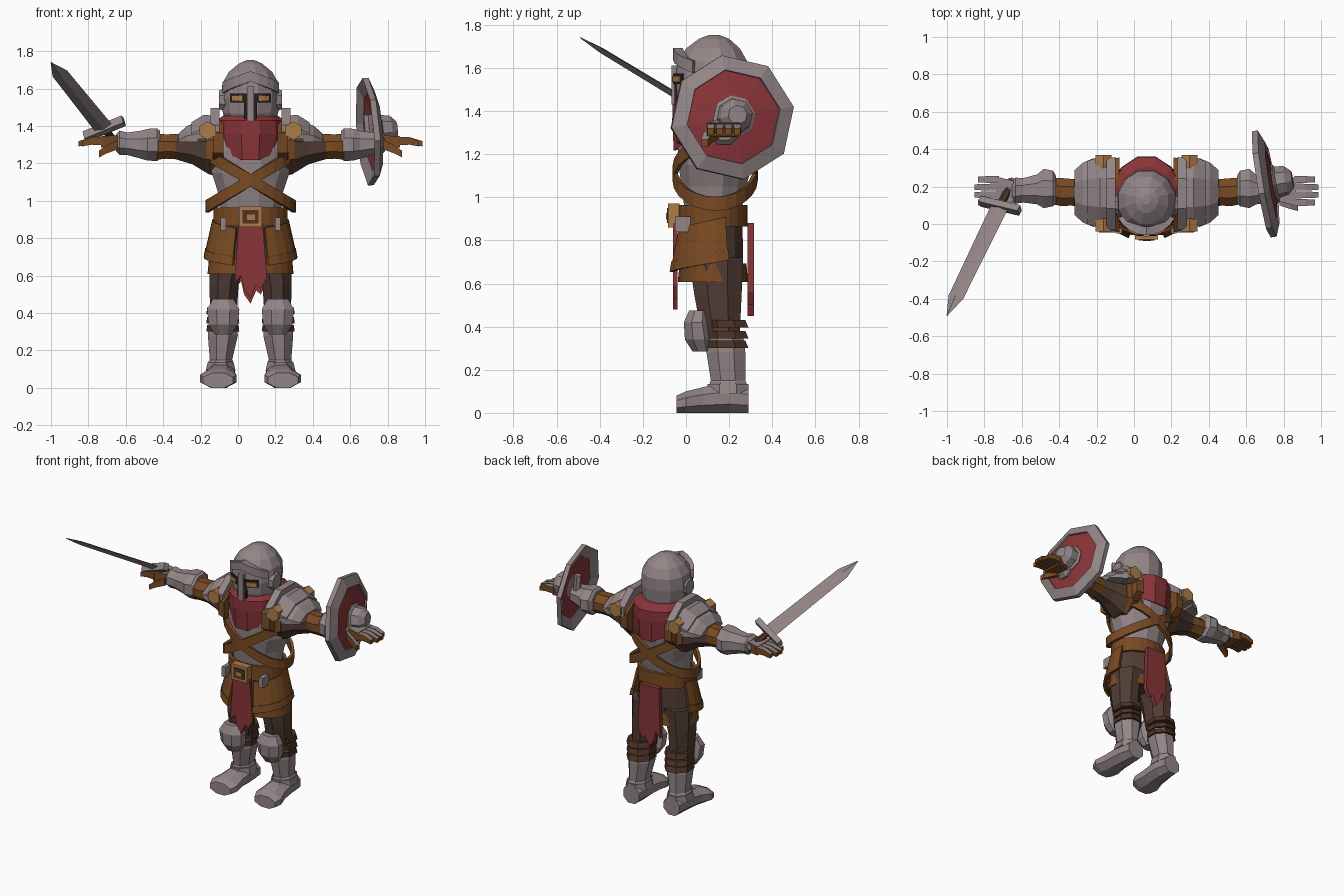
import bpy, bmesh, math
from mathutils import Matrix, Vector

if "Cube" in bpy.data.objects:
    bpy.data.objects.remove(bpy.data.objects["Cube"], do_unlink=True)

CX = 0.067  # body centre line


def material(name, r, g, b):
    m = bpy.data.materials.new(name)
    m.use_nodes = True
    m.diffuse_color = (r, g, b, 1)
    bsdf = m.node_tree.nodes["Principled BSDF"]
    bsdf.inputs["Base Color"].default_value = (r, g, b, 1)
    bsdf.inputs["Roughness"].default_value = 0.8
    return m


STEEL = material("steel grey", .29, .235, .24)
RED = material("cloth red", .25, .035, .04)
LEATHER = material("leather brown", .19, .068, .016)
DARK = material("dark brown cloth", .08, .046, .034)
STRAP = material("dark strap brown", .075, .034, .02)
GOLD = material("brass", .42, .2, .07)
BLACK = material("visor shadow", .02, .014, .012)


def finish(name, bm, mats, mirror=False, rule=None, matrix=None):
    bmesh.ops.remove_doubles(bm, verts=bm.verts, dist=1e-4)
    bmesh.ops.recalc_face_normals(bm, faces=bm.faces)
    bm.normal_update()
    if rule:
        for f in bm.faces:
            f.material_index = rule(f)
    me = bpy.data.meshes.new(name)
    bm.to_mesh(me)
    bm.free()
    ob = bpy.data.objects.new(name, me)
    bpy.context.scene.collection.objects.link(ob)
    for m in mats if isinstance(mats, list) else [mats]:
        me.materials.append(m)
    ob.matrix_world = matrix or Matrix.Translation((CX, 0, 0))
    if mirror:
        ob.modifiers.new("Mirror", "MIRROR")
    return ob


def skin(bm, rings, wrap):
    """Bridge successive vertex rings, closing into a ring or capping the ends."""
    n = len(rings[0])
    for i in range(len(rings) - (0 if wrap else 1)):
        a, b = rings[i], rings[(i + 1) % len(rings)]
        for j in range(n):
            bm.faces.new((a[j], a[(j + 1) % n], b[(j + 1) % n], b[j]))
    if not wrap:
        bm.faces.new(rings[0][::-1])
        bm.faces.new(rings[-1])


def loft(name, secs, mat, n=8, axis="z", twist=.5, floor=None, wrap=False, **kw):
    """Sections are (position on axis, centre a, centre b, radius a, radius b)."""
    bm = bmesh.new()
    k = 1 / math.cos(math.pi / n) if twist == .5 else 1
    rings = []
    for p, ca, cb, ra, rb in secs:
        ring = []
        for j in range(n):
            t = math.tau * (j + twist) / n
            a, b = ca + ra * k * math.cos(t), cb + rb * k * math.sin(t)
            co = {"z": (a, b, p), "x": (p, a, b), "y": (a, p, b)}[axis]
            if floor is not None:
                co = (co[0], co[1], max(co[2], floor))
            ring.append(bm.verts.new(co))
        rings.append(ring)
    skin(bm, rings, wrap)
    return finish(name, bm, mat, **kw)


def box(name, x, y, z, mat, **kw):
    c = [sum(x) / 2, sum(y) / 2, (x[1] - x[0]) / 2, (y[1] - y[0]) / 2]
    return loft(name, [(z[0], *c), (z[1], *c)], mat, n=4, **kw)


def arc(rx, ry, cy, zf, a0=0, a1=345, n=24):
    """Points on an ellipse; angle -90 is the front."""
    out = []
    for i in range(n):
        a = a0 + (a1 - a0) * i / (n - 1)
        t = math.radians(a)
        out.append((rx * math.cos(t), cy + ry * math.sin(t), zf(a) if callable(zf) else zf))
    return out


def ribbon(name, pts, h, t, mat, cy=.13, closed=False, flare=0, **kw):
    """Thick band following points, thickened away from the vertical axis."""
    bm = bmesh.new()
    rings = []
    for p in map(Vector, pts):
        o = Vector((p.x, p.y - cy, 0)).normalized()
        up = Vector((0, 0, h / 2))
        low = p - up + o * flare
        rings.append([bm.verts.new(v) for v in (low, low + o * t, p + up + o * t, p + up)])
    skin(bm, rings, closed)
    return finish(name, bm, mat, **kw)


def panel(name, outline, y0, y1, mat, **kw):
    """Flat outline in x and z, extruded along y."""
    bm = bmesh.new()
    rings = [[bm.verts.new((x, y, z)) for x, z in outline] for y in (y0, y1)]
    skin(bm, rings, False)
    return finish(name, bm, mat, **kw)


# Torso, pelvis and crossed straps
loft("breastplate", [(.93, 0, .125, .16, .13), (1.05, 0, .13, .175, .15), (1.15, 0, .135, .208, .17),
     (1.28, 0, .145, .21, .185), (1.38, 0, .15, .18, .17), (1.45, 0, .15, .1, .12)], STEEL, n=12)
loft("trouser_seat", [(.64, 0, .13, .19, .13), (.95, 0, .125, .165, .135)], DARK, n=12)
for side in (-1, 1):
    ribbon("chest_strap", arc(.222, .178, .135, lambda a: 1.11 + side * .14 * math.cos(math.radians(a))),
           .065, .02, LEATHER, closed=True)
loft("shoulder_strap", [(.145, .155, 1.31, .2, .13), (.2, .16, 1.31, .19, .13)], LEATHER, axis="x", mirror=True)

# Neck scarf hanging to a point at front and back
scarf = loft("scarf", [(1.27, 0, .148, .165, .205), (1.36, 0, .148, .185, .212), (1.43, 0, .148, .18, .21),
             (1.46, 0, .14, .14, .165)], RED, n=12)
for v in scarf.data.vertices:
    if v.co.z < 1.3:
        v.co.z += .07 - .12 * abs(v.co.y - .148) / .2

# Helmet with visor
loft("helmet", [(1.42, 0, .125, .125, .15), (1.47, 0, .12, .148, .16), (1.55, 0, .12, .158, .167),
     (1.63, 0, .122, .15, .162), (1.69, 0, .125, .115, .125), (1.735, 0, .13, .06, .07),
     (1.752, 0, .13, .02, .025)], STEEL, n=12)
ribbon("eye_slot", arc(.162, .172, .12, 1.55, -130, -50, 7), .05, .008, BLACK, cy=.12)
ribbon("eyes", arc(.164, .174, .12, 1.548, -76, -55, 3), .028, .013, GOLD, cy=.12, mirror=True)
box("mouth_opening", (-.035, .035), (-.053, .02), (1.41, 1.53), BLACK)
box("nose_guard", (-.019, .019), (-.068, 0), (1.43, 1.61), STEEL)
ribbon("brow_plate", arc(.13, .135, .12, lambda a: 1.605 + .06 * (1 - abs(a + 90) / 60), -150, -30, 9),
       .055, .045, STEEL, cy=.12)
loft("ear_disc", [(.13, .1, 1.54, .06, .065), (.168, .1, 1.54, .045, .05)], STEEL, axis="x", mirror=True)

# Belt, buckle and pouches
ribbon("belt", arc(.175, .142, .122, .915), .1, .022, LEATHER, closed=True)
box("buckle", (-.062, .062), (-.083, -.03), (.86, .97), GOLD)
box("buckle_inset", (-.042, .042), (-.088, -.08), (.88, .95), STRAP)
box("buckle_pin", (-.02, .025), (-.092, -.085), (.898, .928), GOLD)
box("belt_tab", (.13, .16), (-.05, .02), (.84, .91), STEEL, mirror=True)

# Skirt hem, hip guards and tattered cloths
loft("skirt", [(.67, 0, .125, .205, .14), (.9, 0, .122, .175, .14)], DARK, n=12)
ribbon("skirt_hem", arc(.202, .135, .125, .65), .085, .02, LEATHER, closed=True, flare=.008)
ribbon("hip_guard", arc(.188, .15, .122, lambda a: .795 + .0006 * a, -68, 22, 7), .2, .018, LEATHER,
       flare=.045, mirror=True)
ribbon("hip_guard_edge", arc(.222, .184, .122, lambda a: .72 + .0006 * a, -68, 22, 7), .045, .022, LEATHER,
       flare=.008, mirror=True)
tatter = [(-.085, .53), (-.05, .57), (-.035, .5), (0, .45), (.03, .52), (.055, .5), (.088, .56)]
panel("front_cloth", [(-.065, .88)] + [(x, z + .03) for x, z in tatter] + [(.065, .88)], -.06, -.04, RED)
panel("back_cloth", [(-.075, .88)] + tatter + [(.075, .88)], .285, .315, RED)

# Legs
loft("trouser_leg", [(.38, .145, .16, .07, .09), (.55, .142, .148, .078, .11), (.72, .12, .14, .1, .125)],
     DARK, mirror=True)
loft("shin_guard", [(.1, .162, .2, .07, .085), (.14, .158, .195, .067, .085), (.15, .158, .195, .06, .08),
     (.28, .148, .185, .08, .09), (.36, .146, .18, .074, .085)], STEEL, mirror=True)
loft("ankle_plate", [(.09, .16, .195, .08, .095), (.135, .16, .195, .07, .095)], STEEL, mirror=True)
loft("knee_guard", [(.285, .146, .075, .045, .045), (.34, .146, .06, .078, .065), (.42, .146, .05, .086, .06),
     (.475, .146, .06, .055, .045)], STEEL, mirror=True)
for z in (.3, .345, .395):
    loft("knee_wrap", [(z, .148, .19, .088, .1), (z + .035, .148, .18, .084, .095)], STRAP, mirror=True)
loft("boot", [(.29, .158, .06, .062, .06), (.2, .158, .07, .075, .07), (.08, .165, .06, .08, .06),
     (0, .172, .05, .097, .05), (-.045, .174, .04, .08, .04)], STEEL, axis="y", mirror=True)

# Shoulder armour
loft("pauldron_collar", [(.165, .163, 1.34, .195, .155), (.215, .163, 1.34, .19, .155)], STEEL,
     axis="x", floor=1.34, mirror=True)
loft("pauldron_upper", [(.2, .168, 1.33, .185, .125), (.25, .168, 1.33, .19, .13), (.315, .168, 1.32, .17, .1)],
     STEEL, axis="x", floor=1.33, mirror=True)
loft("pauldron_lower", [(.28, .168, 1.31, .185, .115), (.34, .168, 1.31, .16, .09), (.385, .168, 1.3, .12, .06)],
     STEEL, axis="x", floor=1.315, mirror=True)
for y0, y1 in ((-.04, .03), (.3, .37)):
    loft("brass_stud", [(y, .23, 1.375, .043, .043) for y in (y0, y1)], GOLD, n=6, axis="y", mirror=True)

# Arms
loft("sleeve", [(.1, .16, 1.26, .14, .13), (.22, .165, 1.265, .12, .125), (.31, .168, 1.28, .09, .085),
     (.42, .168, 1.29, .065, .062)], DARK, axis="x", mirror=True)
loft("armpit_strap", [(.19, .165, 1.27, .135, .135), (.235, .165, 1.275, .122, .122)], LEATHER, axis="x", mirror=True)
loft("elbow_cuff", [(.39, .17, 1.29, .07, .068), (.45, .17, 1.29, .075, .065), (.5, .175, 1.29, .07, .07)],
     LEATHER, axis="x", mirror=True)
loft("gauntlet", [(.485, .185, 1.3, .075, .075), (.5, .19, 1.3, .095, .087), (.55, .19, 1.3, .105, .085),
     (.585, .185, 1.3, .08, .075), (.66, .18, 1.305, .065, .06), (.7, .178, 1.31, .07, .065),
     (.72, .175, 1.31, .055, .045)], STEEL, axis="x", mirror=True)


# Hands: plated on top, leather underneath
def plated(f):
    return 0 if f.normal.z > .3 else 1


loft("palm", [(.71, .175, 1.315, .055, .035), (.8, .175, 1.315, .078, .03)], [STEEL, LEATHER], n=4,
     axis="x", mirror=True, rule=plated)
for i in range(4):
    y = .115 + .041 * i
    tip = .9 + .023 * math.sin(i * math.pi / 3)
    loft("finger", [(.79, y, 1.32, .019, .022), (.85, y, 1.32, .018, .02), (tip, y, 1.305, .015, .014)],
         [STEEL, LEATHER], n=4, axis="x", mirror=True, rule=plated)
loft("thumb", [(.71, .13, 1.3, .03, .025), (.77, .1, 1.275, .02, .022), (.81, .085, 1.25, .016, .018)],
     [STEEL, LEATHER], n=4, axis="x", mirror=True, rule=plated)

# Sword, built along its own z axis and turned into the right hand
d = Vector((-.285, -.588, .355)).normalized()
w = Vector((.19, -.085, .107))
w = (w - d * w.dot(d)).normalized()
frame = Matrix((w, d.cross(w), d)).transposed().to_4x4()
frame.translation = (-.715, .098, 1.385)
loft("sword_blade", [(0, 0, 0, .05, .016), (.62, 0, 0, .043, .013), (.744, 0, 0, .002, .002)], STEEL,
     n=4, twist=0, matrix=frame)
box("sword_guard", (-.115, .115), (-.024, .024), (-.018, .02), STEEL, matrix=frame)
loft("sword_grip", [(-.14, 0, 0, .018, .018), (0, 0, 0, .018, .018)], STRAP, n=6, matrix=frame)
loft("sword_pommel", [(-.175, 0, 0, .018, .018), (-.15, 0, 0, .03, .03), (-.13, 0, 0, .018, .018)], STEEL,
     n=6, matrix=frame)

# Shield on the left forearm
turn = Vector((1, 0, 0)).rotation_difference(Vector((1, .165, .08))).to_matrix().to_4x4()
frame = Matrix.Translation((.7, .215, 1.37)) @ turn


def disc(name, profile, mat, n=8, **kw):
    loft(name, [(x, 0, 0, r, r) for x, r in profile], mat, n=n, axis="x", twist=.22, matrix=frame, **kw)


disc("shield_rim", [(-.02, .292), (.012, .292), (.04, .222), (.008, .215)], STEEL, wrap=True)
disc("shield_face", [(.01, .225), (.028, .225), (.052, .08), (.035, .08)], RED, wrap=True)
disc("shield_boss", [(.035, .1), (.055, .1), (.065, .085), (.115, .078), (.15, .045)], STEEL)
loft("shield_handle", [(-.09, 0, 0, .022, .015), (.09, 0, 0, .022, .015)], STEEL, n=6, matrix=frame)
